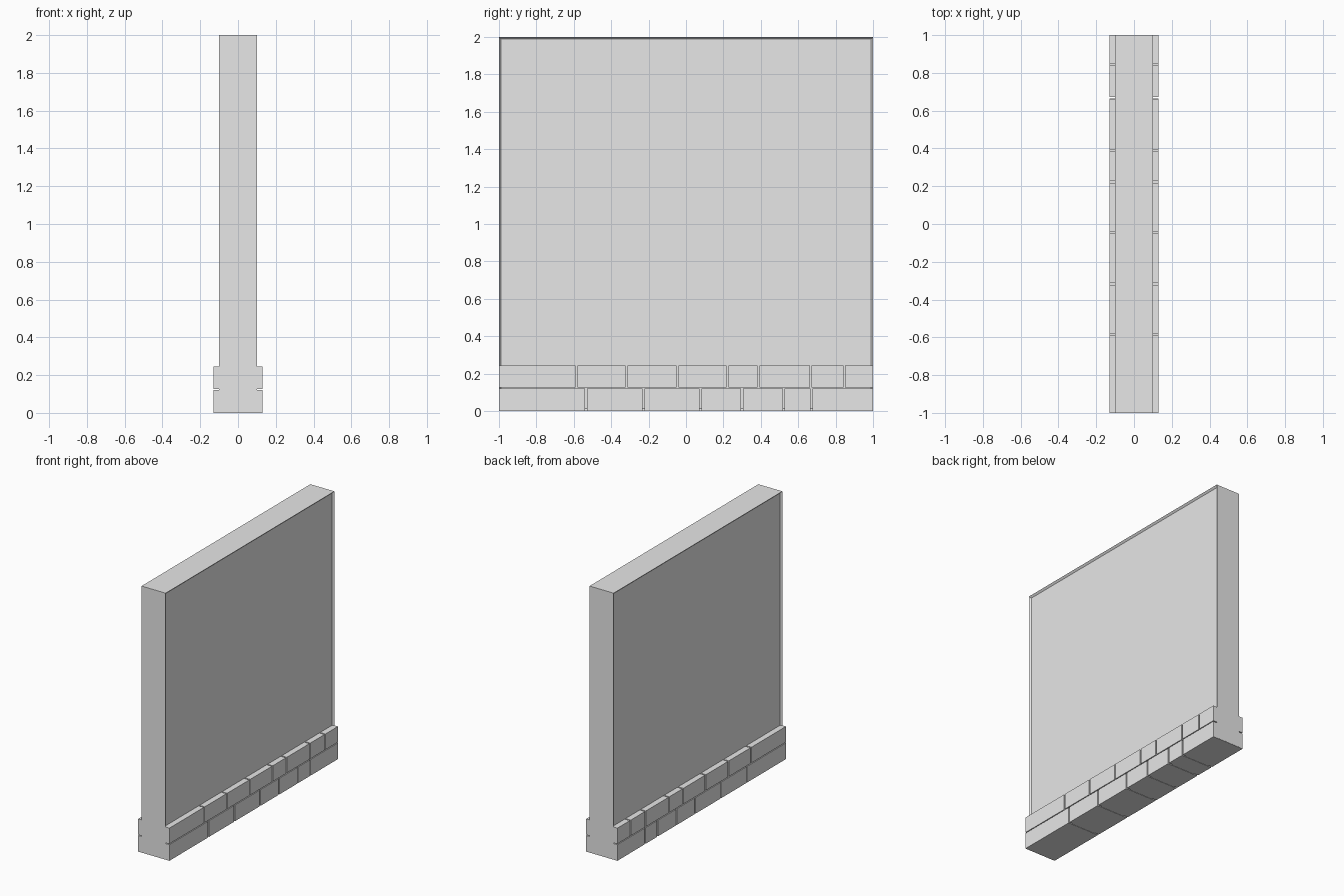
import bpy
import bmesh
from mathutils import Matrix, Vector

cube = bpy.data.objects.get("Cube")
if cube:
    bpy.data.objects.remove(cube, do_unlink=True)

stone = bpy.data.materials.new("plain_grey")
stone.use_nodes = True
GREY = (0.8, 0.8, 0.8, 1)
stone.diffuse_color = GREY
stone.node_tree.nodes["Principled BSDF"].inputs["Base Color"].default_value = GREY


def finish(bm, name):
    mesh = bpy.data.meshes.new(name)
    bm.to_mesh(mesh)
    bm.free()
    mesh.materials.append(stone)
    obj = bpy.data.objects.new(name, mesh)
    bpy.context.collection.objects.link(obj)
    return obj


def add_box(bm, low, high):
    low, high = Vector(low), Vector(high)
    matrix = Matrix.Translation((low + high) / 2) @ Matrix.Diagonal((high - low).to_4d())
    return bmesh.ops.create_cube(bm, size=1, matrix=matrix)


# Wall slab with a shallow framed recess on both broad sides
bm = bmesh.new()
add_box(bm, (-0.1, -1, 0.002), (0.1, 1, 2))
bm.normal_update()
sides = [f for f in bm.faces if abs(f.normal.x) > 0.9]
bmesh.ops.inset_individual(bm, faces=sides, thickness=0.018)
for face in sides:
    bmesh.ops.translate(bm, verts=face.verts, vec=face.normal * -0.013)
finish(bm, "wall_slab")


# Courses of plinth blocks running through the wall
def block_course(name, joints, bottom, top, gap=0.01):
    bm = bmesh.new()
    edges = [-1 - gap / 2 + 0.001] + joints + [1 + gap / 2 - 0.001]
    for start, end in zip(edges, edges[1:]):
        add_box(bm, (-0.13, start + gap / 2, bottom), (0.13, end - gap / 2, top))
    finish(bm, name)


block_course("lower_block_course", [-0.535, -0.227, 0.077, 0.3, 0.522, 0.67], 0, 0.121)
block_course("upper_block_course", [-0.585, -0.318, -0.046, 0.222, 0.388, 0.666, 0.845], 0.127, 0.245)
